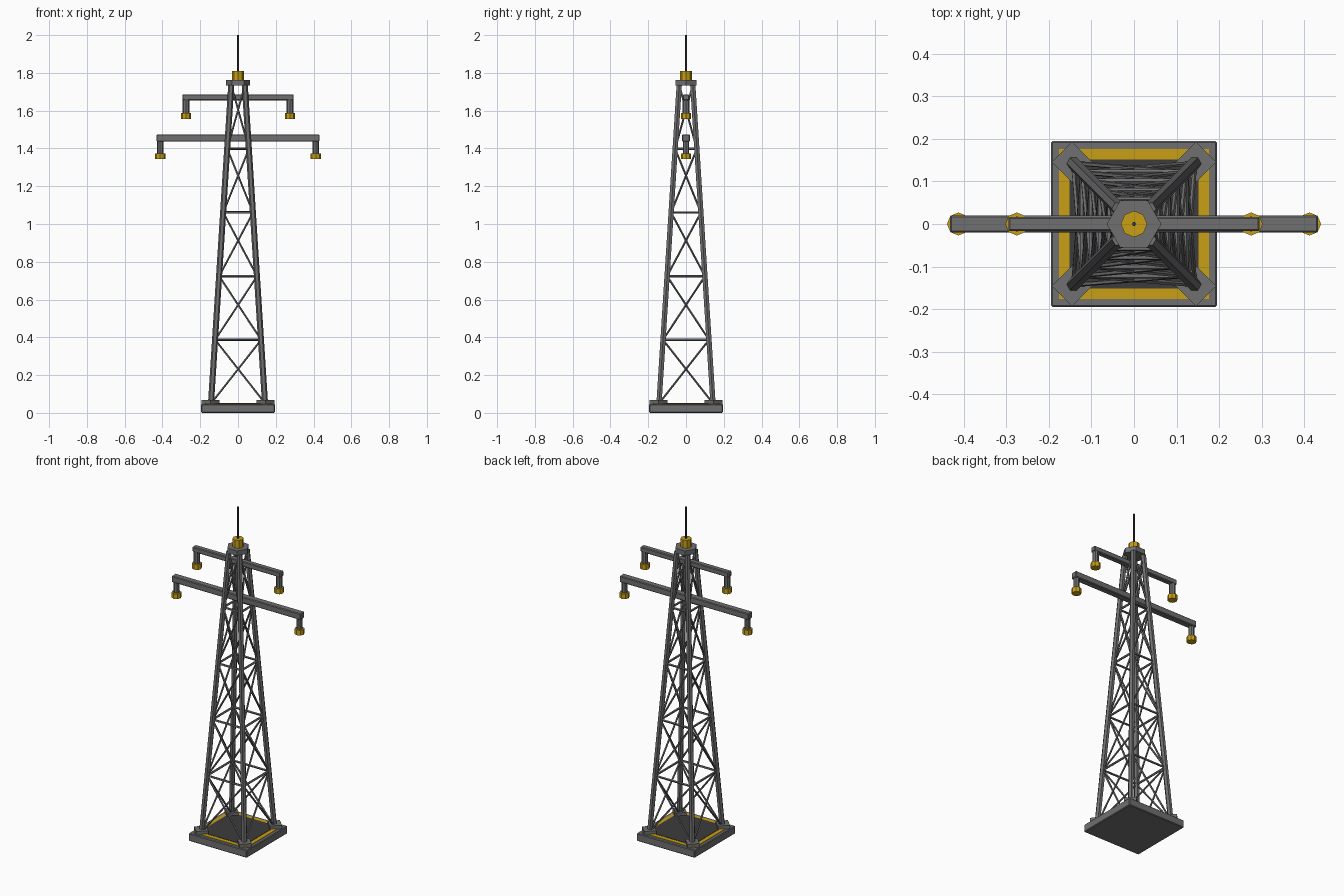
import bpy, bmesh, math
from mathutils import Vector

if "Cube" in bpy.data.objects:
    bpy.data.objects.remove(bpy.data.objects["Cube"])


def material(name, rgb):
    m = bpy.data.materials.new(name)
    m.diffuse_color = (*rgb, 1)
    m.use_nodes = True
    m.node_tree.nodes["Principled BSDF"].inputs["Base Color"].default_value = m.diffuse_color
    return m


GREY = material("steel grey", (0.16, 0.16, 0.165))
DARK = material("dark grey", (0.045, 0.045, 0.045))
YELLOW = material("warning yellow", (0.58, 0.35, 0.008))


def finish(name, bm, mat):
    me = bpy.data.meshes.new(name)
    bm.to_mesh(me)
    bm.free()
    me.materials.append(mat)
    ob = bpy.data.objects.new(name, me)
    bpy.context.collection.objects.link(ob)
    return ob


def box(name, size, centre, mat, bevel=0.0):
    bm = bmesh.new()
    bmesh.ops.create_cube(bm, size=1)
    for v in bm.verts:
        v.co = Vector([v.co[i] * size[i] + centre[i] for i in range(3)])
    if bevel:
        bmesh.ops.bevel(bm, geom=bm.edges[:], offset=bevel, segments=1, affect='EDGES')
    return finish(name, bm, mat)


def rod(name, a, b, r, sides, mat):
    """Straight prism from a to b; one corner points along +x when upright."""
    a, b = Vector(a), Vector(b)
    bm = bmesh.new()
    q = Vector((0, 0, 1)).rotation_difference(b - a)
    angles = [2 * math.pi * i / sides for i in range(sides)]
    ring = [q @ Vector((r * math.cos(t), r * math.sin(t), 0)) for t in angles]
    low = [bm.verts.new(a + p) for p in ring]
    high = [bm.verts.new(b + p) for p in ring]
    bm.faces.new(low[::-1])
    bm.faces.new(high)
    for i in range(sides):
        j = (i + 1) % sides
        bm.faces.new((low[i], low[j], high[j], high[i]))
    return finish(name, bm, mat)


# Base slab with yellow border and dark centre panel
box("base_slab", (0.39, 0.39, 0.047), (0, 0, 0.0235), GREY, 0.004)
box("base_yellow_border", (0.352, 0.352, 0.006), (0, 0, 0.047), YELLOW)
box("base_dark_panel", (0.302, 0.302, 0.006), (0, 0, 0.049), DARK)

# Tapered legs with diamond foot plates
Z0, Z1, BAYS = 0.05, 1.735, 5
CORNERS = [(1, 1), (-1, 1), (-1, -1), (1, -1)]


def corner(i, level):
    t = level / BAYS
    h = 0.143 + (0.036 - 0.143) * t
    sx, sy = CORNERS[i % 4]
    return (sx * h, sy * h, Z0 + (Z1 - Z0) * t)


for i, (sx, sy) in enumerate(CORNERS):
    x, y = sx * 0.145, sy * 0.145
    rod("foot_plate", (x, y, 0.045), (x, y, 0.069), 0.048, 4, GREY)
    rod("leg", corner(i, 0), corner(i, BAYS), 0.016, 6, GREY)

# Lattice: horizontals and crossed diagonals on every side
for i in range(4):
    for k in range(BAYS):
        rod("diagonal_brace", corner(i, k), corner(i + 1, k + 1), 0.0055, 5, GREY)
        rod("diagonal_brace", corner(i + 1, k), corner(i, k + 1), 0.0055, 5, GREY)
        if k:
            rod("horizontal_brace", corner(i, k), corner(i + 1, k), 0.0065, 5, GREY)

# Cross arms with hanging insulators
for label, half, zlo, zhi, depth, hx, zmid, zend, r in (
        ("lower", 0.432, 1.436, 1.474, 0.040, 0.412, 1.372, 1.343, 0.017),
        ("upper", 0.295, 1.655, 1.686, 0.033, 0.275, 1.585, 1.556, 0.018)):
    box(label + "_cross_arm", (half * 2, depth, zhi - zlo),
        (0, 0, (zlo + zhi) / 2), GREY, 0.004)
    for s in (-1, 1):
        rod(label + "_hanger", (s * hx, 0, zmid - 0.005), (s * hx, 0, zlo + 0.004), r, 8, GREY)
        rod(label + "_insulator_tip", (s * hx, 0, zend), (s * hx, 0, zmid + 0.002), 0.027, 8, YELLOW)

# Hexagonal cap, yellow beacon and antenna
rod("top_cap", (0, 0, 1.732), (0, 0, 1.762), 0.064, 6, GREY)
rod("beacon", (0, 0, 1.76), (0, 0, 1.81), 0.031, 8, YELLOW)
rod("antenna", (0, 0, 1.805), (0, 0, 2.0), 0.005, 6, DARK)
